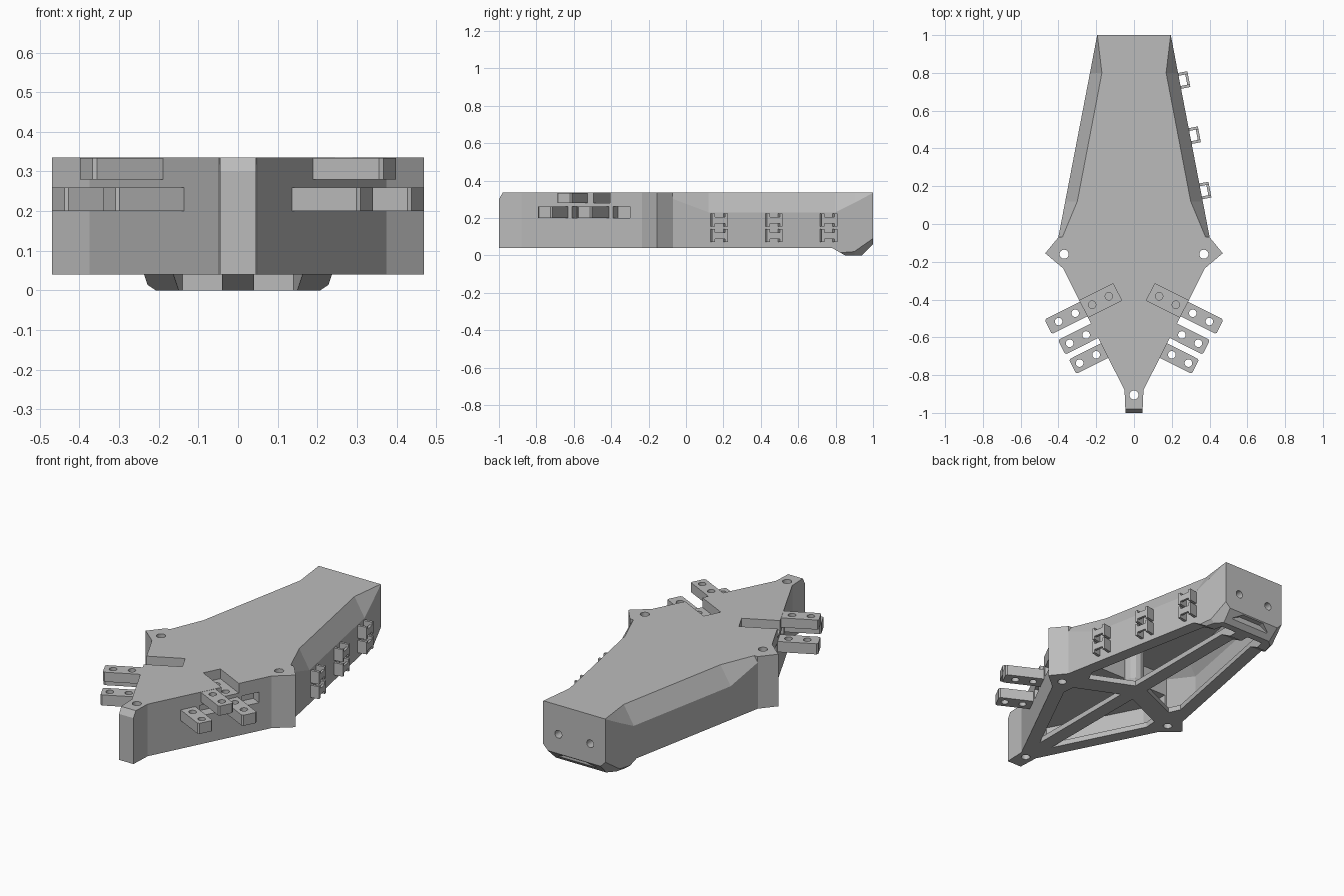
import bpy, bmesh, math
from mathutils import Vector

cube = bpy.data.objects.get("Cube")
if cube:
    bpy.data.objects.remove(cube, do_unlink=True)

grey = bpy.data.materials.new("plain_grey")
grey.use_nodes = True
grey.diffuse_color = (0.5, 0.5, 0.5, 1)
grey.node_tree.nodes["Principled BSDF"].inputs["Base Color"].default_value = (0.5, 0.5, 0.5, 1)


def loft(name, rows):
    """Closed solid through matching loops of points."""
    bm = bmesh.new()
    loops = [[bm.verts.new(p) for p in row] for row in rows]
    n = len(rows[0])
    for a, b in zip(loops, loops[1:]):
        for i in range(n):
            j = (i + 1) % n
            bm.faces.new((a[i], a[j], b[j], b[i]))
    bm.faces.new(loops[0])
    bm.faces.new(loops[-1])
    bmesh.ops.recalc_face_normals(bm, faces=bm.faces)
    mesh = bpy.data.meshes.new(name)
    bm.to_mesh(mesh)
    bm.free()
    mesh.materials.append(grey)
    ob = bpy.data.objects.new(name, mesh)
    bpy.context.collection.objects.link(ob)
    return ob


def prism(name, pts, a, b, axis="z"):
    place = {"z": lambda u, v, w: (u, v, w),
             "x": lambda u, v, w: (w, u, v),
             "y": lambda u, v, w: (u, w, v)}[axis]
    return loft(name, [[place(u, v, w) for u, v in pts] for w in (a, b)])


def circle(cx, cy, r, n=24):
    return [(cx + r * math.cos(math.tau * i / n), cy + r * math.sin(math.tau * i / n)) for i in range(n)]


def combine(ob, *others, op="DIFFERENCE"):
    for other in others:
        other.hide_render = True
        mod = ob.modifiers.new("cut", "BOOLEAN")
        mod.operation, mod.solver, mod.object = op, "EXACT", other
        bpy.context.view_layer.update()
        graph = bpy.context.evaluated_depsgraph_get()
        mesh = bpy.data.meshes.new_from_object(ob.evaluated_get(graph))
        ob.modifiers.clear()
        ob.data = mesh
        bpy.data.objects.remove(other, do_unlink=True)


def section(y, x, corner, shoulder, top_x, z0, z1):
    half = [(x - corner, z0), (x, z0 + corner), (x, shoulder), (top_x, z1)]
    return [(u, y, v) for u, v in half] + [(-u, y, v) for u, v in reversed(half)]


def flip(pts, s):
    return [(s * x, y) for x, y in pts]


# Body: winged nose joined to a tapering tail with sloped shoulders
TOP, BASE = 0.335, 0.04
half = [(0.045, -1), (0.05, -0.88), (0.375, -0.235), (0.47, -0.155), (0.4, -0.07)]
body = prism("body", half + flip(half[::-1], -1), BASE, TOP)
tail = loft("tail", [section(y, x, c, s, t, 0, TOP) for y, x, c, s, t in (
    (-0.12, 0.41, 0.01, 0.32, 0.40), (0.12, 0.364, 0.01, 0.23, 0.30),
    (0.8, 0.233, 0.012, 0.23, 0.17), (0.9, 0.214, 0.02, 0.28, 0.182),
    (1, 0.195, 0.09, 0.334, 0.194))])
combine(tail, prism("under", [(-0.5, BASE), (0.78, BASE), (0.85, 0), (0.85, -0.1), (-0.5, -0.1)], -1, 1, "x"))
combine(body, tail, op="UNION")
combine(body,
        prism("heel", [(0.935, -0.005), (1.05, 0.11), (1.05, -0.05)], -1, 1, "x"),
        prism("nose", [(-1.02, 0.265), (-0.96, 0.37), (-1.05, 0.37)], -1, 1, "x"),
        prism("arch", [(-0.12, -0.1), (0.12, -0.1), (0.12, 0.03), (0.07, 0.055), (-0.07, 0.055), (-0.12, 0.03)],
              0.965, 1.1, "y"))

# Hollow inside
cavity = [(0.04, -0.78), (0.3, -0.28), (0.3, -0.05)]
combine(body,
        prism("front_hollow", cavity + flip(cavity[::-1], -1), 0.07, 0.18),
        loft("rear_hollow", [section(y, x, 0.01, s, t, 0.07, 0.305) for y, x, s, t in (
            (-0.1, 0.31, 0.28, 0.30), (0.12, 0.33, 0.21, 0.27),
            (0.8, 0.2, 0.21, 0.145), (0.93, 0.17, 0.24, 0.14))]))

# Openings that leave the bottom truss, and screw holes
for s in (1, -1):
    combine(body,
            prism("front_window", flip([(0.04, -0.74), (0.29, -0.24), (0.285, -0.17), (0.04, -0.06)], s), -0.1, 0.1),
            prism("rear_window", flip([(0.04, 0.06), (0.28, -0.045), (0.31, 0.02), (0.14, 0.9), (0.04, 0.9)], s),
                  -0.1, 0.1),
            prism("wing_hole", circle(s * 0.37, -0.16, 0.024), -0.1, 0.5),
            prism("tail_hole", circle(s * 0.1, 0.17, 0.022), 0.86, 1.1, "y"))
combine(body, prism("nose_hole", circle(0, -0.905, 0.024), -0.1, 0.5))

# Side joints: tabs and sockets square to the nose walls
out = Vector((0.893, -0.45))
along = Vector((0.45, 0.893))


def wall_point(y, d, w=0):
    base = Vector((0.375 + (y + 0.235) * 0.504, y))
    return tuple(base + out * d + along * w)


def strip(y, d0, d1, w, c=0.008):
    return [wall_point(y, d, e) for d, e in (
        (d0, -w), (d1 - c, -w), (d1, c - w), (d1, w - c), (d1 - c, w), (d0, w))]


for s, side in ((1, "left"), (-1, "right")):
    combine(body, prism("socket", flip(strip(-0.45, -0.2, 0.1, 0.05), s), 0.28, 0.4))
    for d in (-0.15, -0.05):
        combine(body, prism("socket_hole", circle(s * wall_point(-0.45, d)[0], wall_point(-0.45, d)[1], 0.02),
                            0.22, 0.4))
    for y in (-0.345, -0.565):
        combine(body, prism("low_socket", flip(strip(y, -0.06, 0.1, 0.05), s), 0.2, 0.26))
    for part, y, reach, z0, z1 in (("rear_tab", -0.45, 0.21, 0.2, 0.26),
                                   ("upper_tab", -0.565, 0.195, 0.28, 0.334),
                                   ("front_tab", -0.67, 0.19, 0.2, 0.26)):
        tab = prism(f"{side}_{part}", flip(strip(y, -0.02, reach, 0.043), s), z0, z1)
        for d in (0.05, 0.148):
            px, py = wall_point(y, d)
            combine(tab, prism("tab_hole", circle(s * px, py, 0.02), 0, 0.5))

# Inner post on the truss crossing
loft("centre_post", [[(x, y, z) for x, y in circle(0, 0, r, 12)]
                     for z, r in ((0.05, 0.03), (0.1, 0.055), (0.32, 0.055))])

# Cable clips down one side of the tail
normal = Vector((0.982, 0.188))
run = Vector((-0.188, 0.982))
for n, y in enumerate((0.175, 0.468, 0.76)):
    origin = Vector((0.195 + (1 - y) * 0.191, y))

    def block(name, d0, d1, e0, e1, z0, z1):
        pts = [tuple(origin + normal * d + run * e) for d, e in ((d0, e0), (d1, e0), (d1, e1), (d0, e1))]
        prism(f"{name}_{n + 1}", pts, z0, z1)

    for tier, z in (("low", 0.105), ("high", 0.188)):
        block(f"clip_{tier}_front_arm", -0.01, 0.05, -0.045, -0.03, z - 0.035, z + 0.035)
        block(f"clip_{tier}_rear_arm", -0.01, 0.05, 0.025, 0.04, z - 0.035, z + 0.035)
        block(f"clip_{tier}_bar", 0.036, 0.05, -0.035, 0.03, z - 0.018, z + 0.018)
